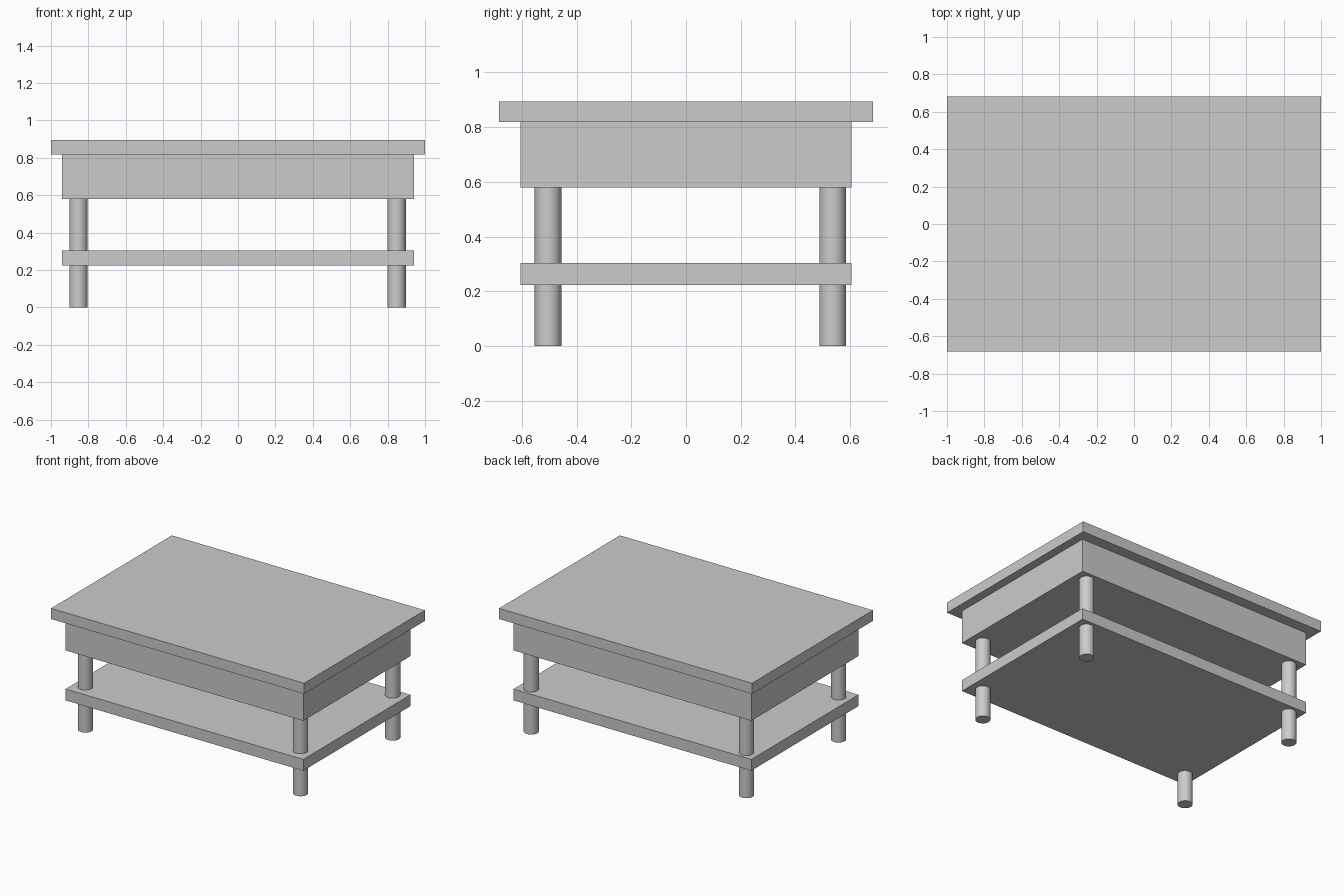
import bpy

if "Cube" in bpy.data.objects:
    bpy.data.objects.remove(bpy.data.objects["Cube"])


def slab(name, sx, sy, z0, z1):
    """Flat rectangular board between two heights."""
    bpy.ops.mesh.primitive_cube_add(size=1, location=(0, 0, (z0 + z1) / 2))
    ob = bpy.context.object
    ob.name = name
    ob.scale = (sx, sy, z1 - z0)
    bpy.ops.object.transform_apply(location=False, rotation=False, scale=True)


def leg(name, x, y, height, radius=0.049):
    """Round leg standing on the floor, passing through the shelf."""
    bpy.ops.mesh.primitive_cylinder_add(
        vertices=32, radius=radius, depth=height, location=(x, y, height / 2))
    bpy.context.object.name = name
    bpy.ops.object.shade_smooth_by_angle()


# Table top, the deep body under it, and the lower shelf
slab("table_top", 2.0, 1.365, 0.818, 0.894)
slab("apron", 1.88, 1.21, 0.58, 0.818)
slab("lower_shelf", 1.88, 1.21, 0.223, 0.304)

# Four legs, set slightly towards the back
for side, x in (("left", -0.853), ("right", 0.848)):
    for end, y in (("front", -0.504), ("back", 0.536)):
        leg(f"{end}_{side}_leg", x, y, 0.58)
